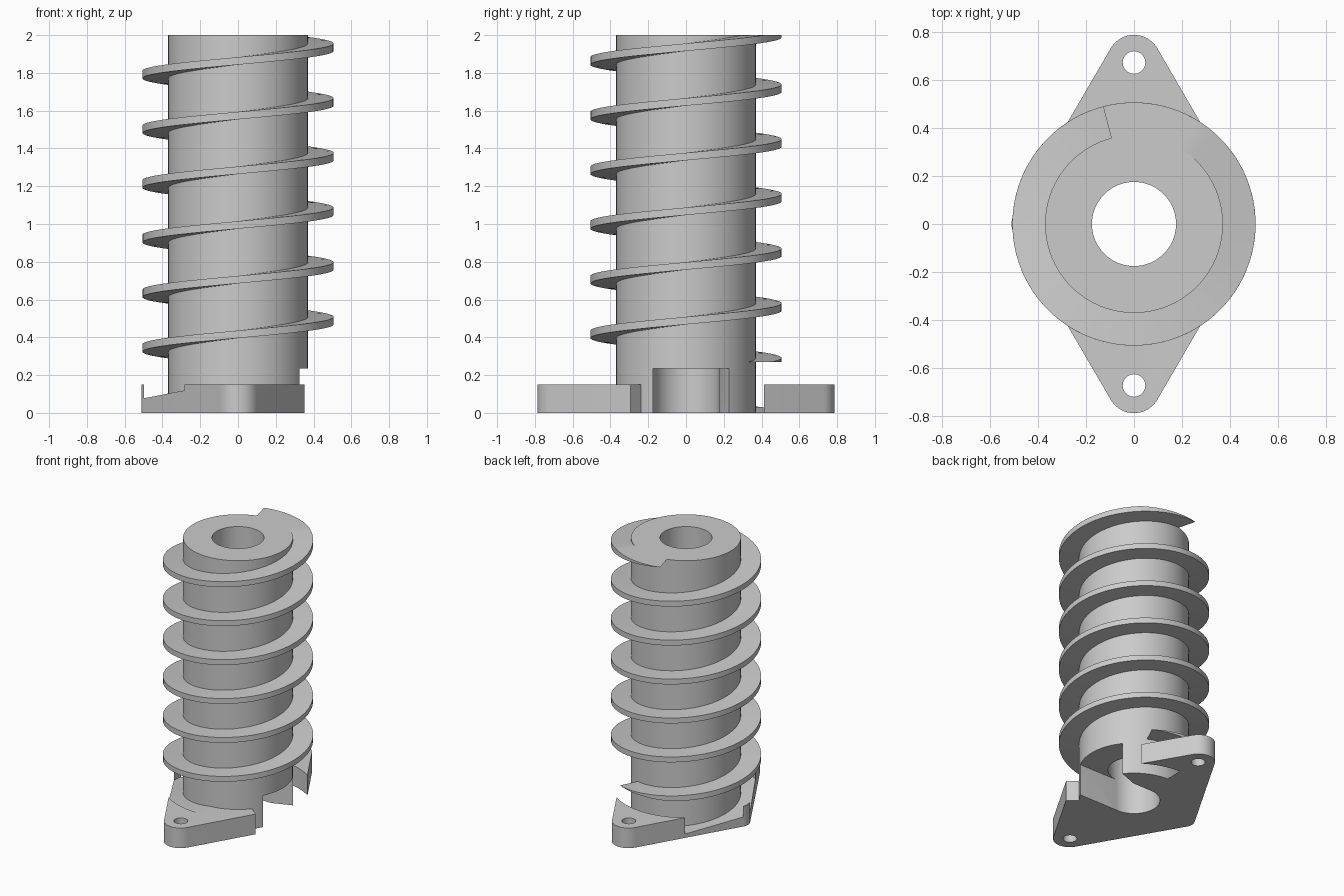
import bpy, bmesh
from math import sin, cos, radians, ceil

if "Cube" in bpy.data.objects:
    bpy.data.objects.remove(bpy.data.objects["Cube"])

PITCH = 0.2895
R_CORE, R_FLIGHT, R_BORE = 0.37, 0.506, 0.175
FLIGHT_T = 0.04


def flight_top(a):
    """Height of the upper helical face at angle a (degrees)."""
    return 0.074 + PITCH * (a - 180) / 360


def angle_at(z):
    return 180 + 360 * (z - 0.074) / PITCH


def make(name, bm):
    bmesh.ops.recalc_face_normals(bm, faces=bm.faces)
    me = bpy.data.meshes.new(name)
    bm.to_mesh(me)
    bm.free()
    ob = bpy.data.objects.new(name, me)
    bpy.context.collection.objects.link(ob)
    return ob


def arc(cx, cy, r, a0, a1, n):
    return [(cx + r * cos(radians(a0 + (a1 - a0) * i / n)),
             cy + r * sin(radians(a0 + (a1 - a0) * i / n))) for i in range(n + 1)]


def prism(name, pts, z0, z1):
    bm = bmesh.new()
    lo = [bm.verts.new((x, y, z0)) for x, y in pts]
    hi = [bm.verts.new((x, y, z1)) for x, y in pts]
    bm.faces.new(lo)
    bm.faces.new(hi)
    for i in range(len(pts)):
        j = (i + 1) % len(pts)
        bm.faces.new((lo[i], lo[j], hi[j], hi[i]))
    return make(name, bm)


def cylinder(name, x, y, r, z0, z1, n=96):
    return prism(name, arc(x, y, r, 0, 360, n)[:-1], z0, z1)


def sweep(name, a0, a1, r0, r1, bottom, top):
    """Rectangular section swept around z, with heights given by functions of angle."""
    bm = bmesh.new()
    n = ceil((a1 - a0) / 4)
    rings = []
    for i in range(n + 1):
        a = a0 + (a1 - a0) * i / n
        c, s = cos(radians(a)), sin(radians(a))
        rings.append([bm.verts.new((r * c, r * s, z)) for r, z in
                      ((r0, bottom(a)), (r1, bottom(a)), (r1, top(a)), (r0, top(a)))])
    for p, q in zip(rings, rings[1:]):
        for k in range(4):
            m = (k + 1) % 4
            bm.faces.new((p[k], p[m], q[m], q[k]))
    bm.faces.new(rings[0])
    bm.faces.new(rings[-1])
    bmesh.ops.remove_doubles(bm, verts=bm.verts, dist=1e-5)
    return make(name, bm)


def boolean(ob, other, op='DIFFERENCE'):
    mod = ob.modifiers.new("cut", 'BOOLEAN')
    mod.operation, mod.solver, mod.object = op, 'EXACT', other
    bpy.context.view_layer.objects.active = ob
    bpy.ops.object.modifier_apply(modifier=mod.name)
    bpy.data.objects.remove(other)


# mounting plate: rounded rhombus with two screw holes
outline = (arc(0, 0.675, 0.112, 30, 150, 16) + arc(-0.43, 0, 0.08, 150, 210, 8)
           + arc(0, -0.675, 0.112, 210, 330, 16) + arc(0.43, 0, 0.08, -30, 30, 8))
body = prism("screw_body", outline, 0, 0.15)
for y in (-0.672, 0.672):
    boolean(body, cylinder("hole_cutter", 0, y, 0.047, -0.1, 0.3, 32))

# helical ramp carved into the plate
boolean(body, sweep("ramp_cutter", -40, 284, 0.3, 0.5, flight_top, lambda a: 0.3))

# core, joined to the plate, then bored and slotted on one side
boolean(body, cylinder("core", 0, 0, R_CORE, 0, 2), 'UNION')
boolean(body, cylinder("bore_cutter", 0, 0, R_BORE, -0.1, 2.1))
slot = [(0, -0.174), (0.7, -0.174), (0.7, 0.27), (0.3, 0.23), (0.15, 0.174), (0, 0.174)]
boolean(body, prism("slot_cutter", slot, -0.1, 0.235))

# helical flight, trimmed flat at both ends
clamp = lambda z: min(max(z, 0.27), 2.0)
flight = sweep("flight", angle_at(0.27), angle_at(2.0 + FLIGHT_T), R_CORE - 0.004, R_FLIGHT,
               lambda a: clamp(flight_top(a) - FLIGHT_T), lambda a: clamp(flight_top(a)))

for ob in (body, flight):
    bpy.ops.object.select_all(action='DESELECT')
    ob.select_set(True)
    bpy.context.view_layer.objects.active = ob
    bpy.ops.object.shade_smooth_by_angle(angle=radians(30))
